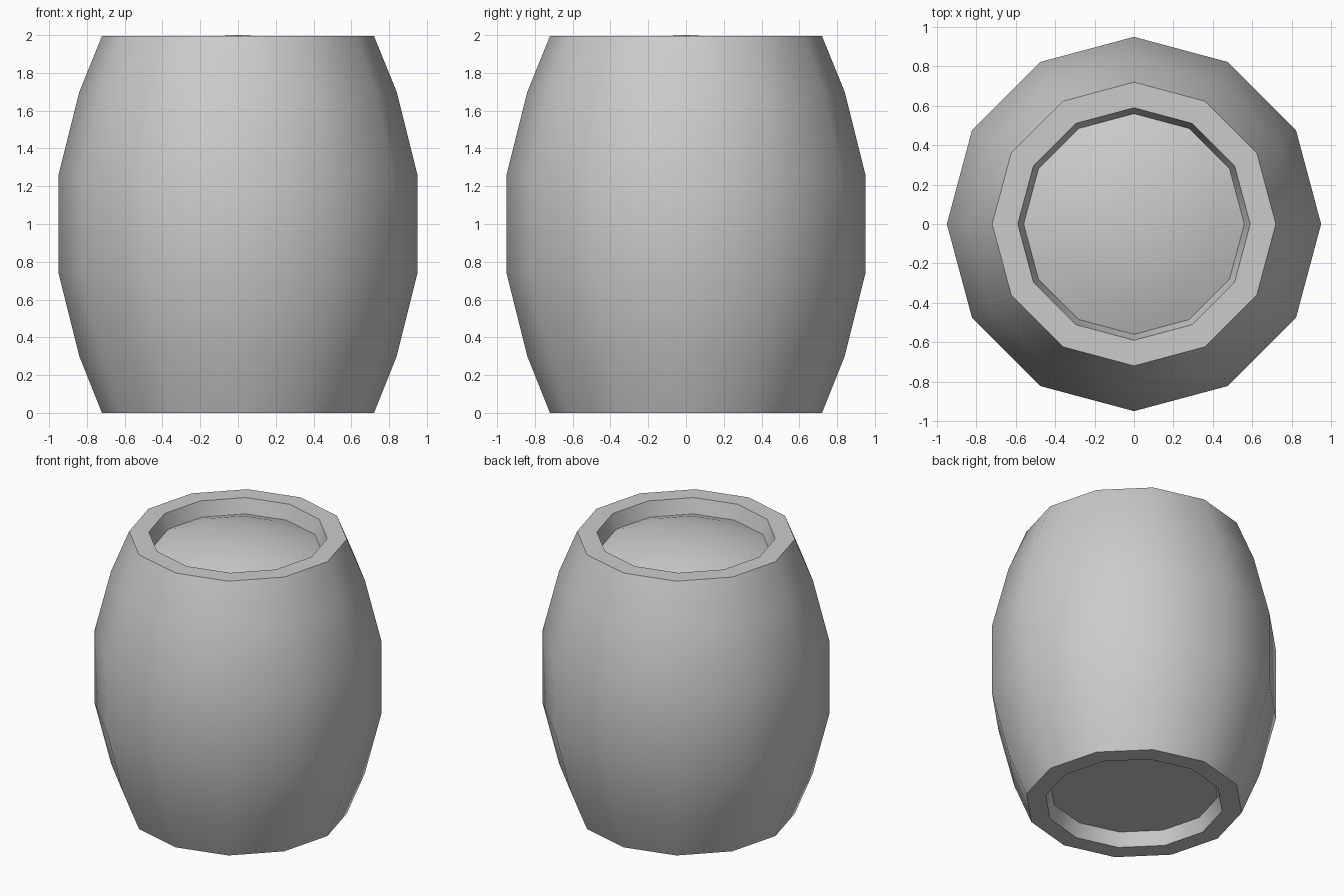
import bpy, bmesh, math

if "Cube" in bpy.data.objects:
    bpy.data.objects.remove(bpy.data.objects["Cube"])

SIDES = 12


def lathe(name, profile):
    """Spin an (r, z) profile around z; points with r = 0 become poles."""
    bm = bmesh.new()
    rings = []
    for r, z in profile:
        if r == 0:
            rings.append([bm.verts.new((0, 0, z))] * SIDES)
        else:
            rings.append([bm.verts.new((r * math.cos(a), r * math.sin(a), z))
                          for a in (math.tau * i / SIDES for i in range(SIDES))])
    for low, high in zip(rings, rings[1:]):
        for i in range(SIDES):
            j = (i + 1) % SIDES
            bm.faces.new(dict.fromkeys((low[i], low[j], high[j], high[i])))
    bmesh.ops.recalc_face_normals(bm, faces=bm.faces)
    mesh = bpy.data.meshes.new(name)
    bm.to_mesh(mesh)
    bm.free()
    obj = bpy.data.objects.new(name, mesh)
    bpy.context.collection.objects.link(obj)
    bpy.ops.object.select_all(action='DESELECT')
    obj.select_set(True)
    bpy.context.view_layer.objects.active = obj
    bpy.ops.object.shade_smooth_by_angle(angle=math.radians(35))
    return obj


# Closed barrel: recessed flat base, bulging staves, rim, recessed domed lid
base = [(0, 0.1), (0.56, 0.1), (0.59, 0), (0.72, 0)]
staves = [(0.84, 0.30), (0.95, 0.74), (0.95, 1.26), (0.84, 1.70)]
lid = [(0.72, 1.995), (0.59, 1.995), (0.56, 1.89), (0.40, 1.95), (0.20, 1.99), (0, 2.0)]
lathe("barrel", base + staves + lid)
